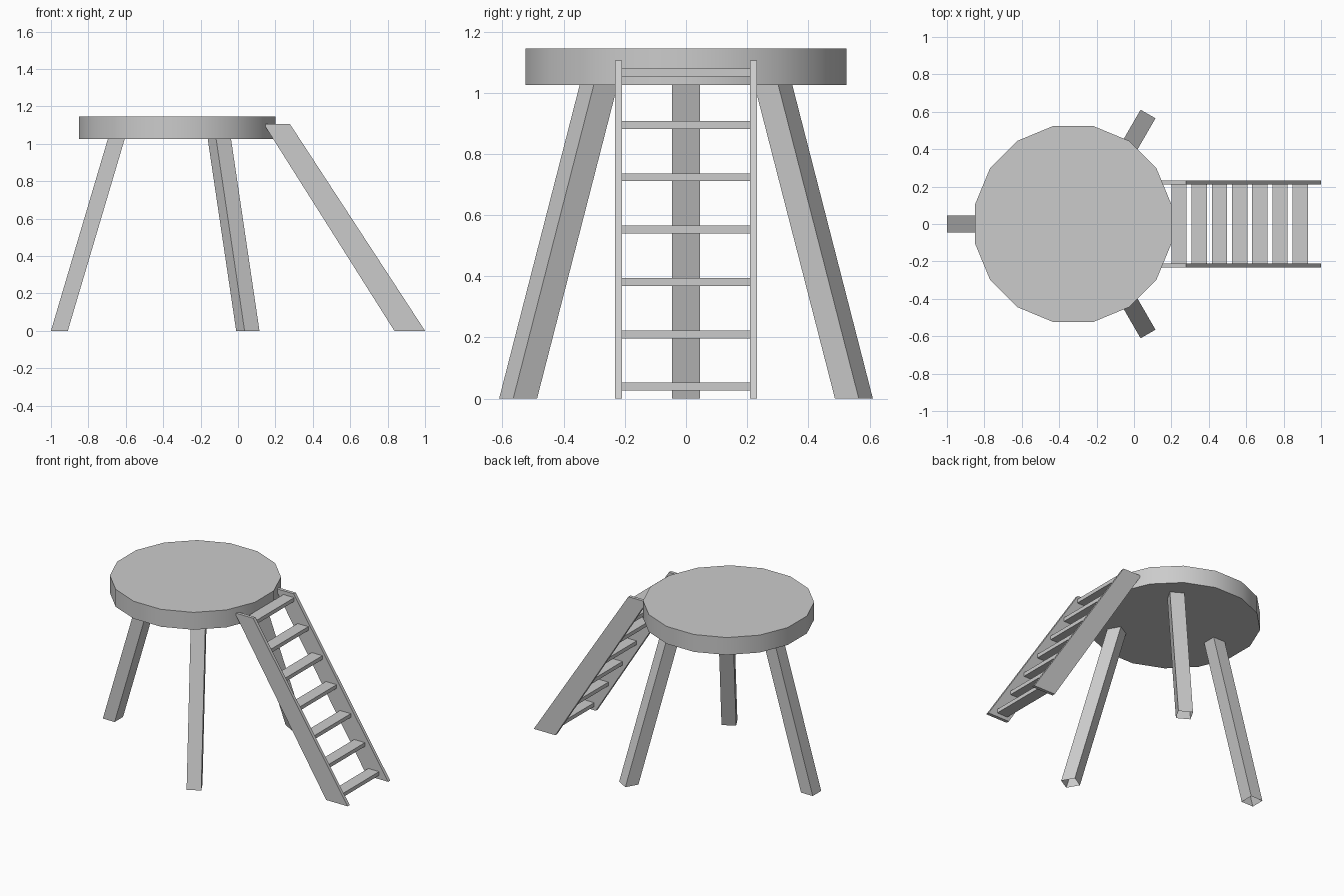
import bpy
import bmesh
import math
from mathutils import Matrix, Vector

cube = bpy.data.objects.get("Cube")
if cube:
    bpy.data.objects.remove(cube, do_unlink=True)

GREY = (0.6, 0.6, 0.6, 1.0)
grey = bpy.data.materials.new("plain_grey")
grey.use_nodes = True
grey.diffuse_color = GREY
grey.node_tree.nodes["Principled BSDF"].inputs["Base Color"].default_value = GREY


def finish(name, bm):
    bmesh.ops.recalc_face_normals(bm, faces=bm.faces)
    mesh = bpy.data.meshes.new(name)
    bm.to_mesh(mesh)
    bm.free()
    mesh.materials.append(grey)
    obj = bpy.data.objects.new(name, mesh)
    bpy.context.collection.objects.link(obj)
    return obj


def prism(name, outline, offset, caps=True):
    """Sweep a flat outline along an offset, with or without end caps."""
    bm = bmesh.new()
    a = [bm.verts.new(p) for p in outline]
    b = [bm.verts.new(Vector(p) + Vector(offset)) for p in outline]
    n = len(a)
    for i in range(n):
        j = (i + 1) % n
        bm.faces.new((a[i], a[j], b[j], b[i]))
    if caps:
        bm.faces.new(a[::-1])
        bm.faces.new(b)
    return finish(name, bm)


# Round top with sixteen sides, flats facing the axes
SIDES, APOTHEM, UNDERSIDE = 16, 0.525, 1.025
radius = APOTHEM / math.cos(math.pi / SIDES)
rim = []
for i in range(SIDES):
    a = (i + 0.5) * math.tau / SIDES
    rim.append((-0.325 + radius * math.cos(a), radius * math.sin(a), UNDERSIDE))
top = prism("round_top", rim, (0, 0, 0.12))
top.data.shade_smooth()
top.data.set_sharp_from_angle(angle=math.radians(30))


# Hollow splayed legs, open at the foot
def leg(name, foot, degrees):
    turn = Matrix.Rotation(math.radians(degrees), 3, 'Z')
    half, depth = 0.046, 0.09
    square = [(0, -half, 0), (0, half, 0), (-depth, half, 0), (-depth, -half, 0)]
    outline = [Vector(foot) + turn @ Vector(p) for p in square]
    prism(name, outline, turn @ Vector((-0.304, 0, UNDERSIDE)), caps=False)


leg("right_leg", (-1, 0, 0), 180)
leg("back_leg", (0.075, 0.588, 0), 60)
leg("front_leg", (0.075, -0.588, 0), -60)

# Sloping ladder rails
for name, y in (("ladder_front_rail", -0.232), ("ladder_back_rail", 0.21)):
    side = [(0.836, y, 0), (1, y, 0), (0.278, y, 1.105), (0.138, y, 1.105)]
    prism(name, side, (0, 0.022, 0))

# Level treads between the rails
for i in range(7):
    x, z = 0.848 - 0.108 * i, 0.026 + 0.1712 * i
    end = [(x, -0.21, z), (x + 0.082, -0.21, z),
           (x + 0.082, -0.21, z + 0.026), (x, -0.21, z + 0.026)]
    prism(f"ladder_tread_{i + 1}", end, (0, 0.42, 0))
